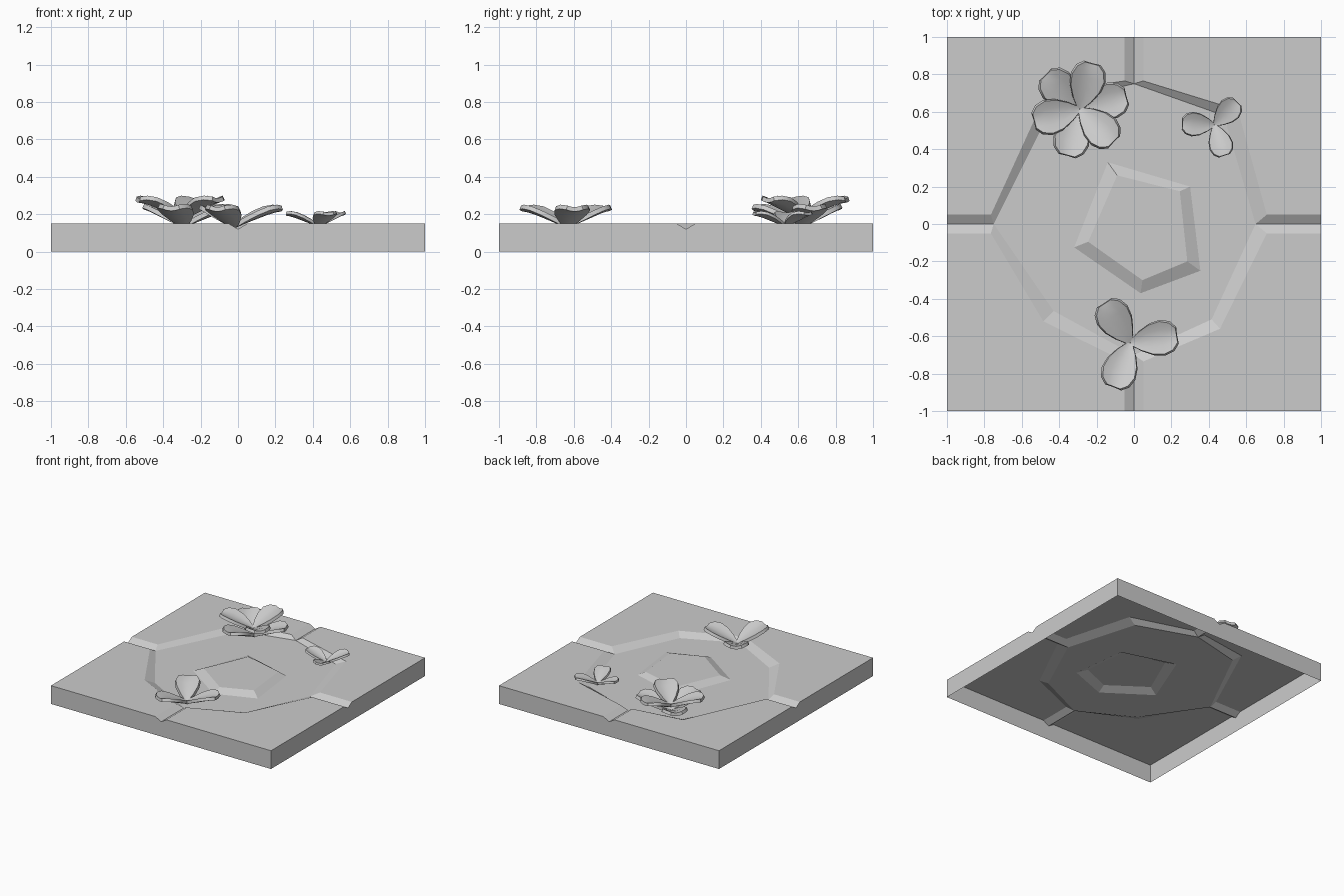
import bpy, bmesh
from math import radians, pi
from mathutils import Matrix, Vector

if "Cube" in bpy.data.objects:
    bpy.data.objects.remove(bpy.data.objects["Cube"])

TOP, FLOOR = 0.15, 0.12


def finish(name, bm):
    me = bpy.data.meshes.new(name)
    bm.to_mesh(me)
    bm.free()
    ob = bpy.data.objects.new(name, me)
    bpy.context.collection.objects.link(ob)
    return ob


# Tile: open-bottomed slab with sunken court, four V channels, raised island
bm = bmesh.new()
cache = {}


def vert(x, y, z):
    key = (round(x, 3), round(y, 3), round(z, 3))
    if key not in cache:
        cache[key] = bm.verts.new(key)
    return cache[key]


def face(*pts, up=(0, 0, 1)):
    f = bm.faces.new([vert(*p) for p in pts])
    f.normal_update()
    if f.normal.dot(Vector(up)) < 0:
        f.normal_flip()


# per quadrant, counter-clockwise from +x: upper and lower court corner
axis_reach = [(0.71, 0.65), (0.765, 0.75), (0.765, 0.75), (0.735, 0.70)]
corner_hi = [(0.555, 0.61), (-0.465, 0.705), (-0.485, -0.52), (0.46, -0.56)]
corner_lo = [(0.48, 0.58), (-0.425, 0.65), (-0.43, -0.465), (0.415, -0.51)]
court = []
for q in range(4):
    a, b = q, (q + 1) % 4
    rot = Matrix.Rotation(q * pi / 2, 3, 'Z')

    def p(x, y, z):
        return tuple(rot @ Vector((x, y, z)))

    e = 0.05
    hi, lo = (*corner_hi[q], TOP), (*corner_lo[q], FLOOR)
    a_hi, b_hi = p(axis_reach[a][0], e, TOP), p(e, axis_reach[b][0], TOP)
    a_lo, b_lo = p(axis_reach[a][1], 0, FLOOR), p(0, axis_reach[b][1], FLOOR)
    ea, eb, c = p(1, e, TOP), p(e, 1, TOP), p(1, 1, TOP)
    va, vb = p(1, 0, FLOOR), p(0, 1, FLOOR)
    face(ea, c, eb, b_hi, hi, a_hi)
    face(a_hi, hi, lo, a_lo)
    face(hi, b_hi, b_lo, lo)
    face(va, ea, a_hi, a_lo)
    face(eb, vb, b_lo, b_hi)
    # outer wall halves with the notch
    face(p(1, 0, 0), p(1, 1, 0), c, ea, va, up=p(1, 0, 0))
    face(p(0, 1, 0), p(1, 1, 0), c, eb, vb, up=p(0, 1, 0))
    court += [a_lo, lo]

# island in the middle
base = [(-0.14, 0.33), (0.30, 0.20), (0.355, -0.25), (0.035, -0.37), (-0.32, -0.125)]
crown = [(-0.09, 0.26), (0.245, 0.175), (0.285, -0.20), (0.045, -0.30), (-0.245, -0.095)]
base = [(*v, FLOOR) for v in base]
crown = [(*v, TOP) for v in crown]
for i in range(5):
    j = (i + 1) % 5
    face(base[i], base[j], crown[j], crown[i])
face(*crown)


# court floor between the two outlines
def loop_edges(pts):
    vs = [vert(*v) for v in pts]
    out = []
    for i, v in enumerate(vs):
        w = vs[(i + 1) % len(vs)]
        out.append(bm.edges.get((v, w)) or bm.edges.new((v, w)))
    return out


fill = bmesh.ops.triangle_fill(bm, use_beauty=True, use_dissolve=False,
                               edges=loop_edges(court) + loop_edges(base))
for f in fill['geom']:
    if isinstance(f, bmesh.types.BMFace):
        f.normal_update()
        if f.normal.z < 0:
            f.normal_flip()
finish("stone_tile", bm)

# Petal rows: distance, half width, height at the middle, rise at the edges
ROWS = [(0.0, 0.012, 0.0, 0.002), (0.05, 0.048, 0.022, 0.012),
        (0.11, 0.078, 0.045, 0.022), (0.17, 0.088, 0.068, 0.024),
        (0.22, 0.072, 0.083, 0.018), (0.25, 0.038, 0.088, 0.008)]


def flower(name, centre, angles, scale=1.0):
    bm = bmesh.new()
    for ang in angles:
        mat = (Matrix.Translation(centre) @ Matrix.Rotation(radians(ang), 4, 'Z')
               @ Matrix.Scale(scale, 4))
        grid = [[bm.verts.new(mat @ Vector((r, w * s, z + rise * s * s)))
                 for s in (-1, -0.5, 0, 0.5, 1)] for r, w, z, rise in ROWS]
        for lo, hi in zip(grid, grid[1:]):
            for i in range(4):
                bm.faces.new((lo[i], hi[i], hi[i + 1], lo[i + 1]))
    ob = finish(name, bm)
    mod = ob.modifiers.new("thickness", 'SOLIDIFY')
    mod.thickness = 0.024 * scale
    mod.offset = -1
    bpy.ops.object.select_all(action='DESELECT')
    ob.select_set(True)
    bpy.context.view_layer.objects.active = ob
    bpy.ops.object.modifier_apply(modifier=mod.name)
    bpy.ops.object.shade_smooth_by_angle(angle=radians(40))


# Flowers
flower("large_flower_lower_petals", (-0.29, 0.615, 0.152), (15, 135, 255), 1.02)
flower("large_flower_upper_petals", (-0.29, 0.615, 0.198), (75, 195, 316), 1.0)
flower("front_flower", (-0.02, -0.635, 0.15), (123, 9, 249), 1.0)
flower("small_flower", (0.43, 0.53, 0.148), (45, 178, 288), 0.68)
